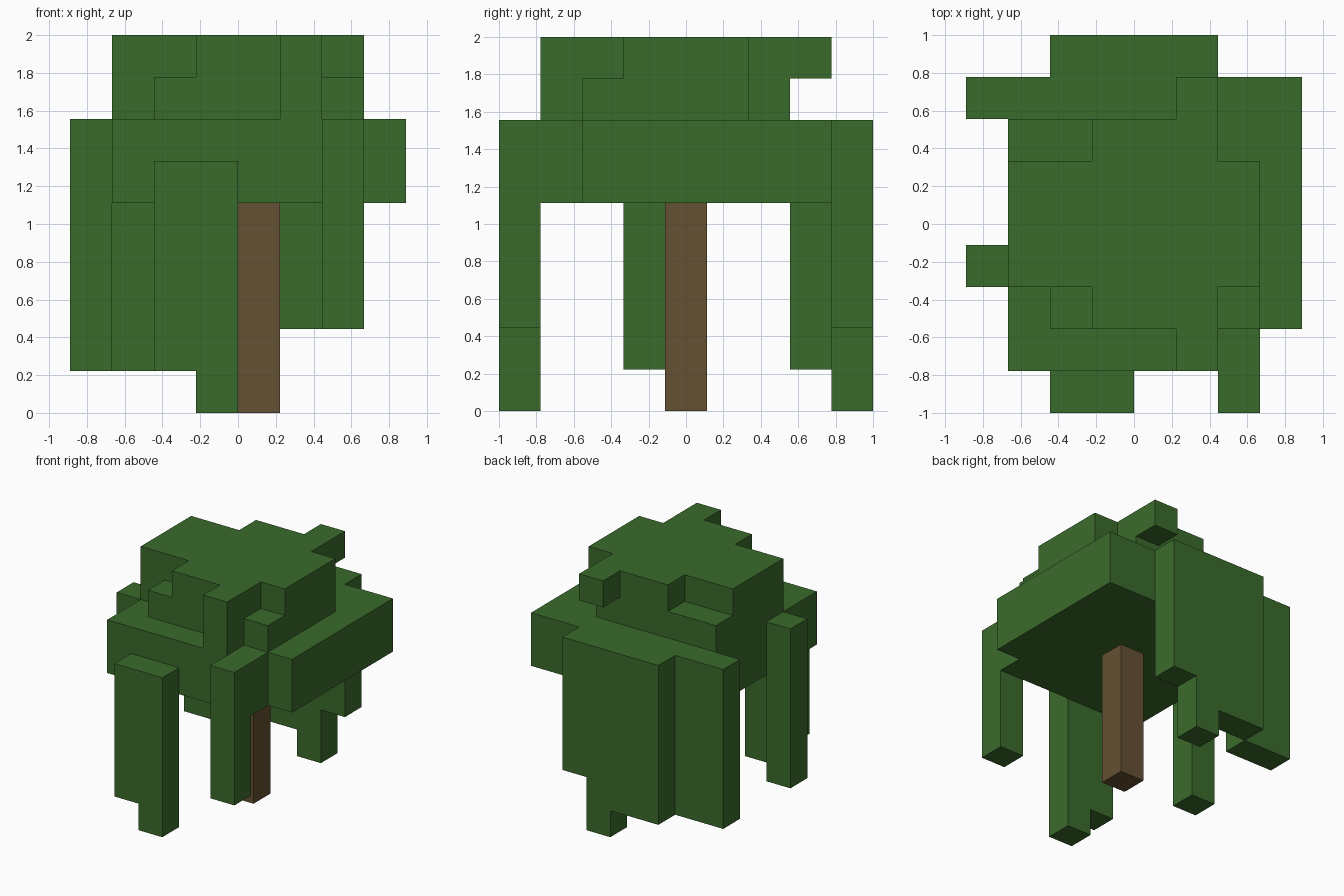
import bpy, bmesh
from mathutils import Vector

cube = bpy.data.objects.get("Cube")
if cube:
    bpy.data.objects.remove(cube, do_unlink=True)

U = 2 / 9                         # size of one block
ORIGIN = Vector((-4, -4.5, 0))    # grid corner, in blocks


def material(name, rgb):
    m = bpy.data.materials.new(name)
    m.use_nodes = True
    color = (*rgb, 1)
    m.diffuse_color = color
    bsdf = m.node_tree.nodes["Principled BSDF"]
    bsdf.inputs["Base Color"].default_value = color
    bsdf.inputs["Roughness"].default_value = 0.9
    return m


leaf = material("leaf green", (0.042, 0.147, 0.024))
bark = material("bark brown", (0.133, 0.082, 0.033))

# Each part is a few block boxes: x range, y range, z range
PARTS = {
    "trunk": (bark, [((4, 5), (4, 5), (0, 5))]),
    "canopy": (leaf, [((1, 7), (2, 8), (5, 7)),
                      ((1, 6), (1, 2), (5, 7)),
                      ((7, 8), (2, 8), (5, 7))]),
    "crown": (leaf, [((1, 7), (3, 6), (7, 9)),
                     ((3, 6), (2, 3), (7, 9)),
                     ((3, 6), (6, 7), (7, 9)),
                     ((5, 6), (1, 2), (7, 9)),
                     ((5, 6), (7, 8), (8, 9))]),
    "crown_steps": (leaf, [((2, 3), (2, 3), (7, 8)),
                           ((6, 7), (2, 3), (7, 8)),
                           ((1, 3), (6, 7), (7, 8))]),
    "front_hanging_leaves": (leaf, [((2, 3), (0, 1), (1, 6)),
                                    ((3, 4), (0, 1), (0, 6))]),
    "front_left_hanging_leaves": (leaf, [((6, 7), (0, 1), (2, 7)),
                                         ((6, 7), (1, 2), (5, 7))]),
    "right_hanging_leaves": (leaf, [((0, 1), (3, 4), (1, 7))]),
    "back_right_hanging_leaves": (leaf, [((0, 1), (7, 8), (1, 7)),
                                         ((1, 2), (7, 8), (1, 5))]),
    "back_hanging_leaves": (leaf, [((2, 4), (8, 9), (1, 7)),
                                   ((4, 5), (8, 9), (0, 7)),
                                   ((5, 6), (8, 9), (2, 7))]),
}


def blocks(boxes):
    return {(x, y, z) for bx, by, bz in boxes
            for x in range(*bx) for y in range(*by) for z in range(*bz)}


filled = set().union(*(blocks(boxes) for _, boxes in PARTS.values()))


def build(name, mat, boxes):
    """Make the outer skin of the part, without faces hidden by neighbours."""
    bm = bmesh.new()
    for cell in sorted(blocks(boxes)):
        center = Vector(cell) + Vector((0.5, 0.5, 0.5))
        for axis in range(3):
            for sign in (-1, 1):
                near = list(cell)
                near[axis] += sign
                if tuple(near) in filled:
                    continue
                n, a, b = Vector(), Vector(), Vector()
                n[axis] = sign / 2
                a[(axis + 1) % 3] = sign / 2
                b[(axis + 2) % 3] = 0.5
                corners = (-a - b, a - b, a + b, b - a)
                bm.faces.new([bm.verts.new((center + n + c + ORIGIN) * U)
                              for c in corners])
    bmesh.ops.remove_doubles(bm, verts=bm.verts, dist=0.001)
    bmesh.ops.dissolve_limit(bm, angle_limit=0.01, verts=bm.verts, edges=bm.edges)
    mesh = bpy.data.meshes.new(name)
    bm.to_mesh(mesh)
    bm.free()
    mesh.materials.append(mat)
    bpy.context.collection.objects.link(bpy.data.objects.new(name, mesh))


for part, (mat, boxes) in PARTS.items():
    build(part, mat, boxes)
